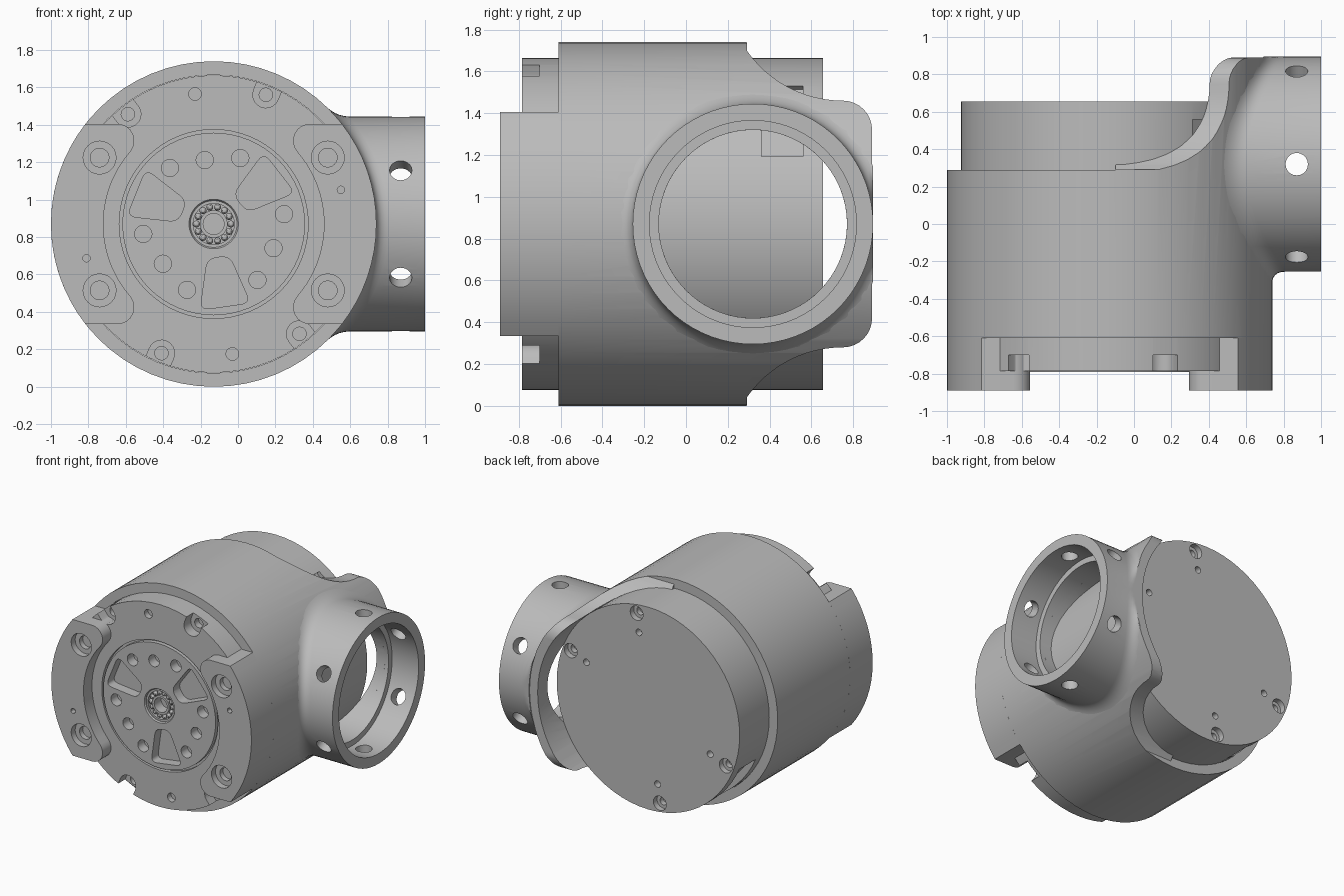
import bpy, bmesh, math
from mathutils import Matrix, Vector

if "Cube" in bpy.data.objects:
    bpy.data.objects.remove(bpy.data.objects["Cube"], do_unlink=True)

CX, CZ = -0.13, 0.87          # main axis, running along y
R, RM = 0.87, 0.797           # housing and motor radii
TY, TR = 0.32, 0.575          # side tube centre and radius
FRONT, BACK = -0.785, 0.655   # motor end faces

metal = bpy.data.materials.new("satin_grey")
metal.use_nodes = True
metal.diffuse_color = (0.5, 0.5, 0.5, 1)
metal.node_tree.nodes["Principled BSDF"].inputs["Base Color"].default_value = (0.5, 0.5, 0.5, 1)

# Frames: front maps (u, v, w) to (x, z, y) on the main axis, side maps to (y, z, x)
FRONT_M = Matrix(((1, 0, 0, CX), (0, 0, 1, 0), (0, 1, 0, CZ), (0, 0, 0, 1)))
SIDE_M = Matrix(((0, 0, 1, 0), (1, 0, 0, TY), (0, 1, 0, CZ), (0, 0, 0, 1)))


def polar(r, deg):
    return Vector((r * math.cos(math.radians(deg)), r * math.sin(math.radians(deg))))


def arc(cx, cy, r, a0, a1, n):
    return [Vector((cx, cy)) + polar(r, a0 + (a1 - a0) * i / n) for i in range(n + 1)]


def at(u, v):
    return FRONT_M @ Matrix.Translation((u, v, 0))


def lathe(bm, profile, m, segs=20, closed=False):
    """Revolve (radius, height) points about the local z axis."""
    rings = []
    for r, h in profile:
        pts = [(0, 0)] if r == 0 else [polar(r, 360 * i / segs) for i in range(segs)]
        rings.append([bm.verts.new(m @ Vector((p[0], p[1], h))) for p in pts])
    pairs = list(zip(rings, rings[1:])) + ([(rings[-1], rings[0])] if closed else [])
    for a, b in pairs:
        for i in range(segs):
            j = (i + 1) % segs
            quad = [a[i % len(a)], a[j % len(a)], b[j % len(b)], b[i % len(b)]]
            bm.faces.new(list(dict.fromkeys(quad)))


def rod(bm, r, h0, h1, m, segs=20):
    lathe(bm, [(0, h0), (r, h0), (r, h1), (0, h1)], m, segs)


def prism(bm, pts, w0, w1, m):
    lo, hi = ([bm.verts.new(m @ Vector((p[0], p[1], w))) for p in pts] for w in (w0, w1))
    bm.faces.new(lo)
    bm.faces.new(hi)
    for i in range(len(pts)):
        j = (i + 1) % len(pts)
        bm.faces.new((lo[i], lo[j], hi[j], hi[i]))


def rounded(corners, d, n=5):
    """Round each polygon corner with a small curve."""
    out = []
    for i, c in enumerate(corners):
        c, p, q = Vector(c), Vector(corners[i - 1]), Vector(corners[(i + 1) % len(corners)])
        a, b = c + (p - c).normalized() * d, c + (q - c).normalized() * d
        out += [a.lerp(c, k / n).lerp(c.lerp(b, k / n), k / n) for k in range(n + 1)]
    return out


def make(name, bm):
    bmesh.ops.recalc_face_normals(bm, faces=bm.faces)
    me = bpy.data.meshes.new(name)
    bm.to_mesh(me)
    bm.free()
    me.materials.append(metal)
    ob = bpy.data.objects.new(name, me)
    bpy.context.scene.collection.objects.link(ob)
    return ob


def cut(ob, *cutters):
    """Subtract each cutter mesh, then delete the cutters."""
    obs = [make("cutter", c) for c in cutters]
    for c in obs:
        mod = ob.modifiers.new("cut", "BOOLEAN")
        mod.object, mod.operation, mod.solver = c, "DIFFERENCE", "EXACT"
    dg = bpy.context.evaluated_depsgraph_get()
    me = bpy.data.meshes.new_from_object(ob.evaluated_get(dg))
    ob.modifiers.clear()
    ob.data = me
    for c in obs:
        bpy.data.objects.remove(c, do_unlink=True)


# Housing: hollow cylinder whose rear edge sweeps into a wing behind the side tube
bm = bmesh.new()
lathe(bm, [(R, -0.61), (R, 0.89), (RM, 0.89), (RM, -0.61)], FRONT_M, 64, closed=True)
housing = make("housing", bm)
plain_side, wing_top, wing_low, bore = (bmesh.new() for _ in range(4))
prism(plain_side, [(-1.2, -1.2), (0.03, -1.2), (0.03, 1.2), (-1.2, 1.2)], 0.29, 1.1, FRONT_M)
edge = [Vector((-0.03, 1.1))] + arc(0.43, 1.15, 0.56, 215, 270, 12)
edge += arc(0.43, 0.45, 0.14, 90, 0, 8) + [Vector((0.7, 0.45)), Vector((0.7, 1.1))]
prism(wing_top, edge, CX - 0.03, 1.2, SIDE_M)
prism(wing_low, [(p.x, -p.y) for p in edge], CX - 0.03, 1.2, SIDE_M)
rod(bore, 0.45, 0.2, 1.2, SIDE_M, 64)
cut(housing, plain_side, wing_top, wing_low, bore)

# Front ears: arc-edged lugs with counterbored screw holes
ear = arc(0, 0, R, -37.95, 37.95, 16) + arc(0.514, 0.445, 0.09, 90, 220.9, 8)
ear += arc(0, 0, 0.59, 40.9, -40.9, 20)[1:-1] + arc(0.514, -0.445, 0.09, 139.1, 270, 8)
for side, name in ((1, "left_ear"), (-1, "right_ear")):
    bm, holes = bmesh.new(), bmesh.new()
    prism(bm, [(side * p.x, p.y) for p in ear], -0.89, -0.61, FRONT_M)
    for v in (-0.355, 0.355):
        lathe(holes, [(0, -0.95), (0.088, -0.95), (0.088, -0.84), (0.05, -0.84),
                      (0.05, -0.8), (0, -0.8)], at(side * 0.61, v), 24)
    rod(holes, 0.02, -0.95, -0.85, at(side * 0.68, side * 0.183), 12)
    cut(make(name, bm), holes)

# Motor body with rotor disc, groove and centre bore
bm = bmesh.new()
lathe(bm, [(0, -0.64), (0.125, -0.64), (0.125, -0.78), (0.132, -0.79), (0.488, -0.79),
           (0.488, -0.755), (0.505, -0.755), (0.505, FRONT), (RM - 0.002, FRONT),
           (RM - 0.002, BACK), (0, BACK)], FRONT_M, 64)
motor = make("motor", bm)
pockets, screws = bmesh.new(), bmesh.new()
for turn in (38, 158, 278):
    m = FRONT_M @ Matrix.Rotation(math.radians(turn), 4, "Z")
    prism(pockets, rounded([(0.18, -0.06), (0.445, -0.135), (0.445, 0.135), (0.18, 0.06)], 0.05),
          -0.9, -0.71, m)
    for off, r in ((-30, 0.38), (-60, 0.345), (-90, 0.38)):
        p = polar(r, turn + off)
        rod(pockets, 0.046, -0.9, -0.71, at(p.x, p.y))
for s in (1, -1):
    rod(pockets, 0.034, -0.9, -0.74, at(-0.1 * s, 0.695 * s))
# Open screw seats around the front rim
for a in (68, 128, 248, 308):
    m = FRONT_M @ Matrix.Rotation(math.radians(a), 4, "Z")
    prism(pockets, arc(0.745, 0, 0.07, 90, 270, 10) + [Vector((0.95, -0.07)), Vector((0.95, 0.07))],
          -0.9, -0.7, m)
    rod(screws, 0.036, -0.75, -0.65, m @ Matrix.Translation((0.745, 0, 0)))
# Screw holes on the back plate
for a in (22, 82, 202, 262):
    p, q = polar(0.727, a), polar(0.58, a)
    lathe(screws, [(0, 0.7), (0.056, 0.7), (0.056, 0.61), (0.03, 0.61), (0.03, 0.57), (0, 0.57)],
          at(p.x, p.y))
    rod(screws, 0.026, 0.7, 0.6, at(q.x, q.y), 14)
# Flat connector recesses on the motor side
for a in (40, 220):
    m = FRONT_M @ Matrix.Rotation(math.radians(a), 4, "Z")
    prism(screws, [(0.74, -0.22), (0.9, -0.22), (0.9, 0.22), (0.74, 0.22)], 0.36, 0.56, m)
cut(motor, pockets, screws)

# Bearing: outer race, balls and hollow shaft
bm = bmesh.new()
lathe(bm, [(0.126, -0.64), (0.126, -0.775), (0.11, -0.775), (0.11, -0.64)], FRONT_M, 32, closed=True)
make("bearing_race", bm)
bm = bmesh.new()
for i in range(14):
    p = polar(0.092, 360 * i / 14)
    bmesh.ops.create_uvsphere(bm, u_segments=10, v_segments=6, radius=0.019,
                              matrix=at(p.x, p.y) @ Matrix.Translation((0, 0, -0.755)))
make("bearing_balls", bm)
bm = bmesh.new()
lathe(bm, [(0, -0.63), (0.074, -0.63), (0.074, -0.775), (0.056, -0.775), (0.056, -0.69),
           (0, -0.69)], FRONT_M, 32)
make("shaft", bm)

# Side tube: stepped bore, outer wall flaring into the housing
FLARE, SEGS = 0.07, 72
bm, rings = bmesh.new(), []
for i in range(SEGS):
    d = polar(1, 360 * i / SEGS)

    def skin(r):
        return CX + math.sqrt(R * R - (r * d.y) ** 2) - 0.002

    a, b = Vector((TR, skin(TR) + FLARE)), Vector((TR, skin(TR)))
    c = Vector((TR + FLARE, skin(TR + FLARE)))
    path = [(TR, 1.0)] + [a.lerp(b, k / 6).lerp(b.lerp(c, k / 6), k / 6) for k in range(7)]
    path += [(0.45, skin(0.45) - 0.04), (0.45, 0.77), (0.495, 0.77), (0.495, 1.0)]
    rings.append([bm.verts.new((x, min(TY + r * d.x, 0.895), CZ + r * d.y)) for r, x in path])
for i, ring in enumerate(rings):
    nxt = rings[(i + 1) % SEGS]
    for k in range(len(ring)):
        j = (k + 1) % len(ring)
        bm.faces.new((ring[k], ring[j], nxt[j], nxt[k]))
holes = bmesh.new()
for i in range(6):
    m = Matrix.Translation((0.87, TY, CZ)) @ Matrix.Rotation(math.radians(60 * i), 4, "X")
    rod(holes, 0.06, 0.4, 0.7, m)
cut(make("side_tube", bm), holes)

# Smooth curved walls, keep machined edges crisp
bpy.ops.object.select_all(action="DESELECT")
for ob in bpy.context.scene.objects:
    if ob.type == "MESH":
        ob.select_set(True)
        bpy.context.view_layer.objects.active = ob
bpy.ops.object.shade_smooth_by_angle(angle=math.radians(30))
